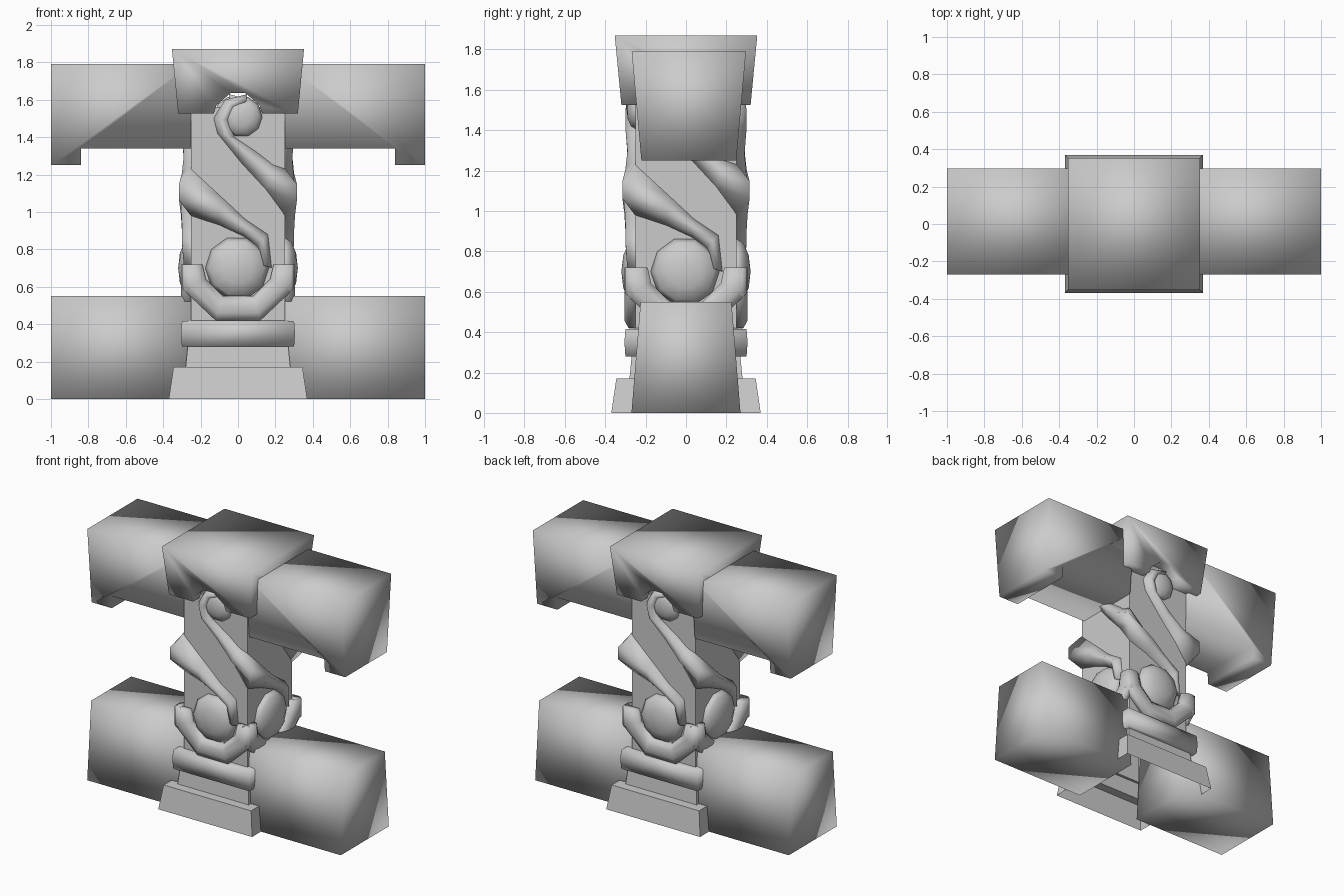
import bpy, bmesh, math
from mathutils import Matrix, Vector

if "Cube" in bpy.data.objects:
    bpy.data.objects.remove(bpy.data.objects["Cube"])


def finish(name, bm, smooth=True):
    bmesh.ops.remove_doubles(bm, verts=bm.verts, dist=0.0005)
    bmesh.ops.recalc_face_normals(bm, faces=bm.faces)
    me = bpy.data.meshes.new(name)
    bm.to_mesh(me)
    bm.free()
    for p in me.polygons:
        p.use_smooth = smooth
    ob = bpy.data.objects.new(name, me)
    bpy.context.collection.objects.link(ob)
    return ob


def turn(p, k):
    # rotate a point by k quarter turns about the post axis
    return Matrix.Rotation(k * math.pi / 2, 3, 'Z') @ Vector(p)


def square_shell(name, profile, smooth=True, top=False):
    # stack of square rings given as (half width, z)
    bm = bmesh.new()
    rings = [[bm.verts.new(turn((-h, -h, z), k)) for k in range(4)] for h, z in profile]
    for a, b in zip(rings, rings[1:]):
        for k in range(4):
            bm.faces.new((a[k], a[(k + 1) % 4], b[(k + 1) % 4], b[k]))
    if top:
        bm.faces.new(rings[-1])
    return finish(name, bm, smooth)


def rail(name, outline, depth, side):
    # xz outline given thickness by depth(z) -> (front y, back y)
    bm = bmesh.new()
    rows = [[bm.verts.new((side * x, depth(z)[i], z)) for x, z in outline] for i in (0, 1)]
    n = len(outline)
    for row in rows:
        bm.faces.new(row)
    for i in range(n):
        j = (i + 1) % n
        bm.faces.new((rows[0][i], rows[0][j], rows[1][j], rows[1][i]))
    return finish(name, bm)


def sweep(bm, sections):
    # skin a list of equal-length point rows and close both ends
    rows = [[bm.verts.new(p) for p in s] for s in sections]
    n = len(rows[0])
    for a, b in zip(rows, rows[1:]):
        for i in range(n):
            j = (i + 1) % n
            bm.faces.new((a[i], a[j], b[j], b[i]))
    bm.faces.new(rows[0])
    bm.faces.new(rows[-1])


H = 0.25  # column half width

# post: plinth with neck, collar, square column
square_shell("plinth", [(0.37, 0), (0.345, 0.17), (0.28, 0.17), (0.268, 0.29)], smooth=False)
square_shell("collar", [(0.25, 0.28), (0.30, 0.28), (0.305, 0.35), (0.30, 0.415), (0.25, 0.42)])
square_shell("column", [(H, 0.28), (H, 1.56)], smooth=False)

# cap with an arched notch in each side
arch = [(-0.13, 1.525), (-0.115, 1.57), (-0.04, 1.635), (0.04, 1.635), (0.115, 1.57), (0.13, 1.525)]
bm = bmesh.new()
out = lambda z: 0.32 + 0.033 * (z - 1.525) / 0.345
for k in range(4):
    edge = [(-0.32, 1.525)] + arch + [(0.32, 1.525)]
    outer = [bm.verts.new(turn((x, -out(z), z), k)) for x, z in edge]
    inner = [bm.verts.new(turn((max(-H, min(H, x)), -H, z), k)) for x, z in edge]
    t = out(1.87)
    bm.faces.new(outer + [bm.verts.new(turn((t, -t, 1.87), k)), bm.verts.new(turn((-t, -t, 1.87), k))])
    for i in range(len(edge) - 1):
        bm.faces.new((outer[i], outer[i + 1], inner[i + 1], inner[i]))
bm.faces.new([bm.verts.new(turn((t, t, 1.87), k)) for k in range(4)])
finish("cap", bm)

# rails on both sides
def low_depth(z):
    h = 0.27 - 0.045 * z / 0.55
    return -h, h

def high_depth(z):
    h = 0.235 + 0.048 * (z - 1.25) / 0.54
    return 0.014 - h, 0.014 + h

low_outline = [(0.25, 0), (1, 0), (1, 0.55), (0.25, 0.55)]
high_outline = [(0.25, 1.34), (0.84, 1.34), (0.84, 1.25), (1, 1.25), (1, 1.79), (0.25, 1.79)]
for side, word in ((-1, "left"), (1, "right")):
    rail("lower_rail_" + word, low_outline, low_depth, side)
    rail("upper_rail_" + word, high_outline, high_depth, side)


# twisting strands: each runs from the top of one side round the corner to the next
def wrap(u, z, d):
    if abs(u - H) < 0.001:
        return (H + d, -H - d, z)
    return (u, -H - d, z) if u < H else (H + d, u - 2 * H, z)

# outer edge u, z; inner edge u, z; raised height
strand = [(0.05, 1.63, 0.04, 1.57, 0.03), (-0.07, 1.60, -0.01, 1.55, 0.04),
          (-0.13, 1.50, -0.04, 1.49, 0.05), (-0.11, 1.42, -0.02, 1.40, 0.05),
          (0.02, 1.26, 0.10, 1.32, 0.04), (0.15, 1.12, 0.19, 1.25, 0.05),
          (0.25, 0.98, 0.25, 1.23, 0.065), (0.40, 0.93, 0.40, 1.09, 0.055),
          (0.53, 0.87, 0.54, 0.96, 0.05), (0.60, 0.82, 0.66, 0.88, 0.05),
          (0.62, 0.72, 0.68, 0.70, 0.04)]
bm = bmesh.new()
for k in range(4):
    rows = []
    for u1, z1, u2, z2, d in strand:
        row = []
        for f, e in ((0, -0.02), (0, 0.003), (0.33, d), (0.67, d), (1, 0.003), (1, -0.02)):
            row.append(turn(wrap(u1 + (u2 - u1) * f, z1 + (z2 - z1) * f, e), k))
        rows.append(row)
    sweep(bm, rows)
finish("twisted_strands", bm)

# flattened beads at the foot and head of each strand
for name, x, z, r, d in (("lower_beads", -0.005, 0.70, 0.17, 0.07), ("upper_beads", 0.02, 1.51, 0.11, 0.045)):
    bm = bmesh.new()
    for k in range(4):
        m = (Matrix.Rotation(k * math.pi / 2, 4, 'Z') @ Matrix.Translation((x, -H, z))
             @ Matrix.Diagonal((r, d, r, 1)) @ Matrix.Rotation(math.pi / 2, 4, 'X')
             @ Matrix.Rotation(math.pi / 10, 4, 'Z'))
        bmesh.ops.create_uvsphere(bm, u_segments=10, v_segments=6, radius=1, matrix=m)
    finish(name, bm)

# cradle under each lower bead: outer x, z; inner x, z
half = [(0.30, 0.72, 0.19, 0.72), (0.30, 0.59, 0.172, 0.64), (0.12, 0.42, 0.08, 0.55)]
cradle = half + [(-a, b, -c, d) for a, b, c, d in reversed(half)]
bm = bmesh.new()
for k in range(4):
    rows = []
    for x1, z1, x2, z2 in cradle:
        rows.append([turn((x1 + (x2 - x1) * f, -H - e, z1 + (z2 - z1) * f), k)
                     for f, e in ((0, -0.01), (0, 0.035), (0.3, 0.055), (0.7, 0.055), (1, 0.03), (1, -0.01))])
    sweep(bm, rows)
finish("bead_cradles", bm)
